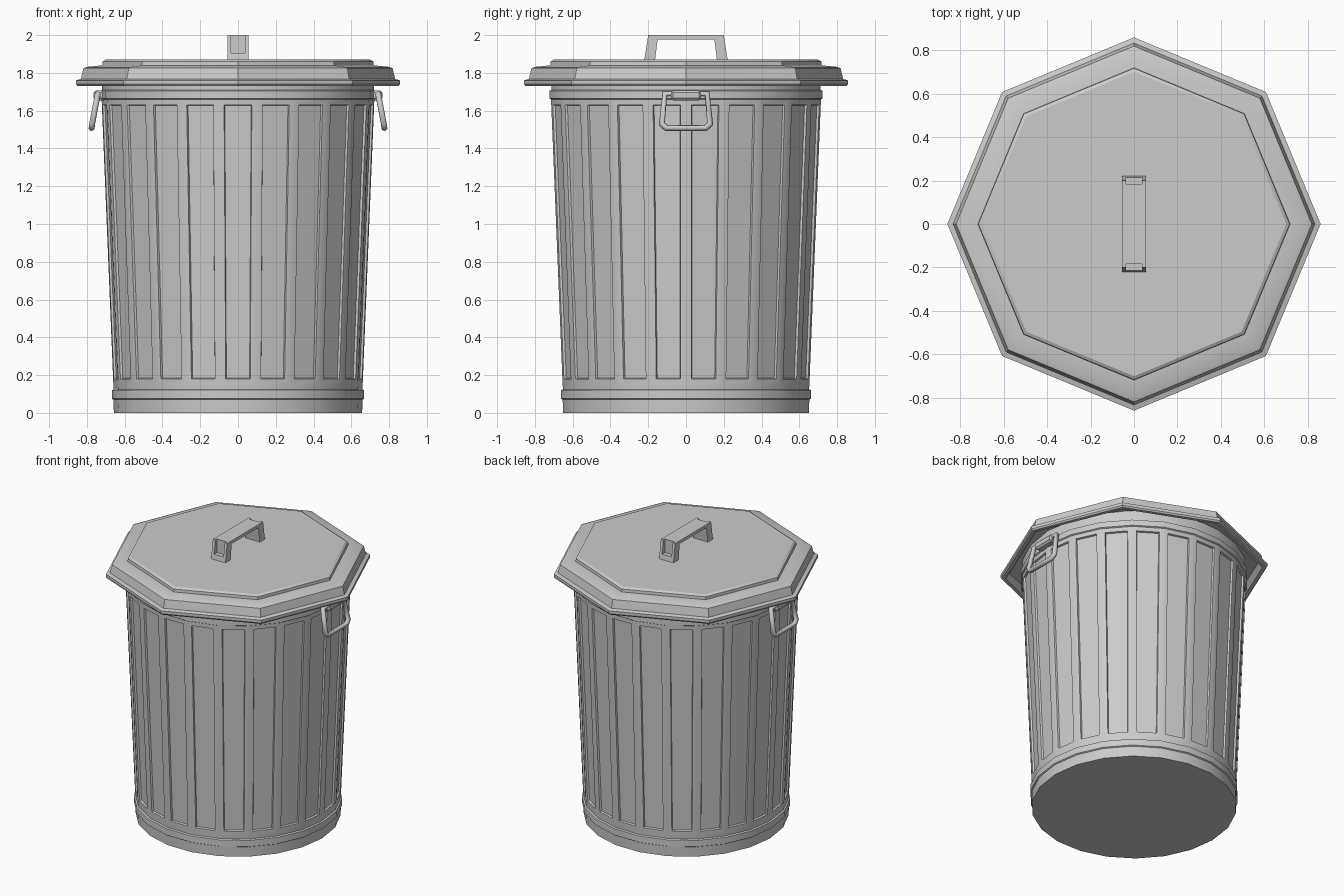
import bpy, bmesh
from math import cos, sin, tau, radians

if "Cube" in bpy.data.objects:
    bpy.data.objects.remove(bpy.data.objects["Cube"])


def finish(bm, name):
    bmesh.ops.recalc_face_normals(bm, faces=bm.faces)
    me = bpy.data.meshes.new(name)
    bm.to_mesh(me)
    bm.free()
    ob = bpy.data.objects.new(name, me)
    bpy.context.collection.objects.link(ob)
    return ob


def lathe(profile, n):
    """Revolve (radius, z) points; returns bmesh and the face rows."""
    bm = bmesh.new()
    rings = [[bm.verts.new((r * cos(tau * i / n), r * sin(tau * i / n), z))
              for i in range(n)] for r, z in profile]
    rows = [[bm.faces.new((a[i], a[(i + 1) % n], b[(i + 1) % n], b[i]))
             for i in range(n)] for a, b in zip(rings, rings[1:])]
    bm.faces.new(rings[0][::-1])
    bm.faces.new(rings[-1])
    bmesh.ops.recalc_face_normals(bm, faces=bm.faces)
    return bm, rows


def box(name, x, y, z):
    bm = bmesh.new()
    bmesh.ops.create_cube(bm, size=1)
    for v in bm.verts:
        v.co = [lo + (c + 0.5) * (hi - lo) for c, (lo, hi) in zip(v.co, (x, y, z))]
    return finish(bm, name)


def smooth(ob, angle=30):
    bpy.ops.object.select_all(action='DESELECT')
    ob.select_set(True)
    bpy.context.view_layer.objects.active = ob
    bpy.ops.object.shade_smooth_by_angle(angle=radians(angle))


# Tapered body with 22 recessed panels
bm, rows = lathe([(0.657, 0), (0.66, 0.07), (0.668, 0.075), (0.668, 0.12),
                  (0.658, 0.125), (0.66, 0.15), (0.722, 1.66), (0.73, 1.665),
                  (0.73, 1.705), (0.72, 1.71), (0.72, 1.79)], 22)
panels = rows[5]
bmesh.ops.inset_individual(bm, faces=panels, thickness=0.029, use_even_offset=True)
bmesh.ops.inset_individual(bm, faces=panels, thickness=0.004, depth=-0.012,
                           use_even_offset=True)
smooth(finish(bm, "bin_body"))

# Octagonal lid with a hanging rim
bm, _ = lathe([(0.70, 1.78), (0.80, 1.77), (0.825, 1.73), (0.85, 1.73),
               (0.858, 1.74), (0.858, 1.76), (0.832, 1.768), (0.818, 1.825),
               (0.80, 1.832), (0.718, 1.84), (0.716, 1.86), (0.70, 1.87)], 8)
smooth(finish(bm, "lid"))

# Lid handle: trapezoid strap extruded along x
outline = [(-0.222, 1.86), (-0.20, 2.0), (0.20, 2.0), (0.222, 1.86),
           (0.165, 1.86), (0.15, 1.978), (-0.15, 1.978), (-0.165, 1.86)]
bm = bmesh.new()
face = bm.faces.new([bm.verts.new((-0.056, y, z)) for y, z in outline])
ext = bmesh.ops.extrude_face_region(bm, geom=[face])
for v in [g for g in ext["geom"] if isinstance(g, bmesh.types.BMVert)]:
    v.co.x = 0.056
handle = finish(bm, "lid_handle")

# Pockets in the outer corners of the lid handle
for s in (-1, 1):
    cutter = box("pocket_cutter", (-0.037, 0.037), sorted((s * 0.183, s * 0.3)),
                 (1.905, 2.1))
    cutter.hide_render = True
    cutter.hide_set(True)
    mod = handle.modifiers.new("pocket", 'BOOLEAN')
    mod.operation = 'DIFFERENCE'
    mod.solver = 'EXACT'
    mod.object = cutter

# Side grips: bracket and hanging loop on each side
loop = [(0.742, -0.112, 1.69), (0.742, 0.112, 1.69), (0.772, 0.128, 1.53),
        (0.775, 0.105, 1.508), (0.775, -0.105, 1.508), (0.772, -0.128, 1.53)]
for s, side in ((-1, "left"), (1, "right")):
    bracket = box(side + "_bracket", sorted((s * 0.70, s * 0.765)),
                  (-0.08, 0.08), (1.655, 1.708))
    bev = bracket.modifiers.new("bevel", 'BEVEL')
    bev.width = 0.012
    bev.segments = 1
    cu = bpy.data.curves.new(side + "_grip", 'CURVE')
    cu.dimensions = '3D'
    cu.bevel_depth = 0.017
    cu.bevel_resolution = 1
    sp = cu.splines.new('POLY')
    sp.points.add(len(loop) - 1)
    for p, (x, y, z) in zip(sp.points, loop):
        p.co = (s * x, y, z, 1)
    sp.use_cyclic_u = True
    bpy.context.collection.objects.link(bpy.data.objects.new(side + "_grip", cu))
